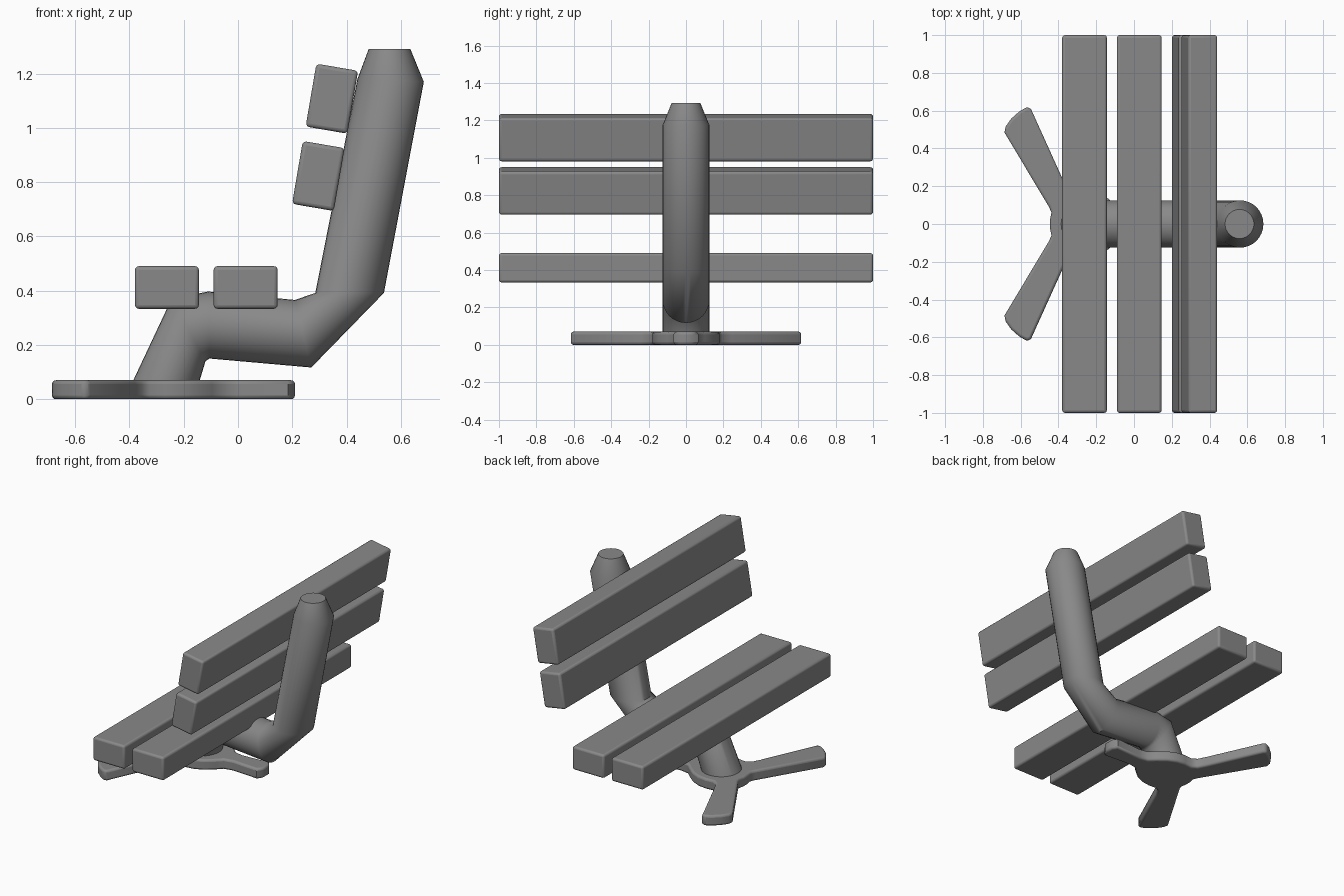
import bpy, bmesh, math
from mathutils import Vector

cube = bpy.data.objects.get("Cube")
if cube:
    bpy.data.objects.remove(cube, do_unlink=True)

GREY = (0.25, 0.25, 0.25, 1)
mat = bpy.data.materials.new("grey")
mat.use_nodes = True
mat.diffuse_color = GREY
bsdf = next(n for n in mat.node_tree.nodes if n.type == 'BSDF_PRINCIPLED')
bsdf.inputs["Base Color"].default_value = GREY


def finish(name, bm, angle, bevel=0):
    """Turn a bmesh into a smooth-shaded object, optionally with rounded edges."""
    bmesh.ops.recalc_face_normals(bm, faces=bm.faces)
    mesh = bpy.data.meshes.new(name)
    bm.to_mesh(mesh)
    bm.free()
    mesh.materials.append(mat)
    obj = bpy.data.objects.new(name, mesh)
    bpy.context.collection.objects.link(obj)
    if bevel:
        mod = obj.modifiers.new("rounded_edges", 'BEVEL')
        mod.width = bevel
        mod.segments = 3
        mod.limit_method = 'ANGLE'
        mod.angle_limit = math.radians(60)
        mod.use_clamp_overlap = False
    bpy.ops.object.select_all(action='DESELECT')
    obj.select_set(True)
    bpy.context.view_layer.objects.active = obj
    bpy.ops.object.shade_smooth_by_angle(angle=math.radians(angle))
    return obj


def slat(name, x, z, width, height, tilt=0):
    """Long plank running along y."""
    bm = bmesh.new()
    bmesh.ops.create_cube(bm, size=1)
    bmesh.ops.scale(bm, vec=(width, 2, height), verts=bm.verts)
    obj = finish(name, bm, 40, 0.014)
    obj.location = (x, 0, z)
    obj.rotation_euler.y = math.radians(tilt)


# Seat and backrest planks
slat("seat_slat_front", -0.262, 0.412, 0.236, 0.157)
slat("seat_slat_rear", 0.028, 0.412, 0.236, 0.157)
slat("back_slat_lower", 0.296, 0.823, 0.156, 0.235, 9.7)
slat("back_slat_upper", 0.346, 1.108, 0.156, 0.235, 9.7)

# Bent support tube: each ring spans two silhouette points (x, z), with a depth radius
rings = [
    ((-0.40, 0.04), (-0.15, 0.04), 0.125),
    ((-0.245, 0.37), (-0.12, 0.14), 0.125),
    ((-0.11, 0.397), (-0.105, 0.15), 0.125),
    ((0.21, 0.366), (0.27, 0.117), 0.125),
    ((0.285, 0.392), (0.538, 0.392), 0.125),
    ((0.44, 1.18), (0.685, 1.17), 0.125),
    ((0.482, 1.292), (0.635, 1.292), 0.077),
]
SIDES = 32
bm = bmesh.new()
loops = []
for a, b, depth in rings:
    a, b = Vector((a[0], 0, a[1])), Vector((b[0], 0, b[1]))
    mid, half = (a + b) / 2, (b - a) / 2
    loops.append([bm.verts.new(mid + half * math.cos(t) + Vector((0, depth * math.sin(t), 0)))
                  for t in (math.tau * i / SIDES for i in range(SIDES))])
for low, high in zip(loops, loops[1:]):
    for i in range(SIDES):
        j = (i + 1) % SIDES
        bm.faces.new((low[i], low[j], high[j], high[i]))
bm.faces.new(loops[0])
bm.faces.new(loops[-1])
finish("support_tube", bm, 50)

# Three-legged foot: half outline, mirrored across y and extruded
half = [
    (0.21, 0.03), (0.185, 0.066), (0.0, 0.054), (-0.06, 0.065), (-0.095, 0.10),
    (-0.15, 0.145), (-0.21, 0.172), (-0.27, 0.18), (-0.325, 0.175), (-0.355, 0.195),
    (-0.38, 0.243), (-0.545, 0.608), (-0.565, 0.62), (-0.608, 0.595), (-0.65, 0.558),
    (-0.68, 0.515), (-0.686, 0.485), (-0.45, 0.09), (-0.437, 0.06), (-0.445, 0.02),
]
outline = half + [(x, -y) for x, y in reversed(half)]
bm = bmesh.new()
face = bm.faces.new([bm.verts.new((x, y, 0)) for x, y in outline])
top = bmesh.ops.extrude_face_region(bm, geom=[face])["geom"]
bmesh.ops.translate(bm, vec=(0, 0, 0.07),
                    verts=[v for v in top if isinstance(v, bmesh.types.BMVert)])
finish("three_legged_foot", bm, 45, 0.014)
